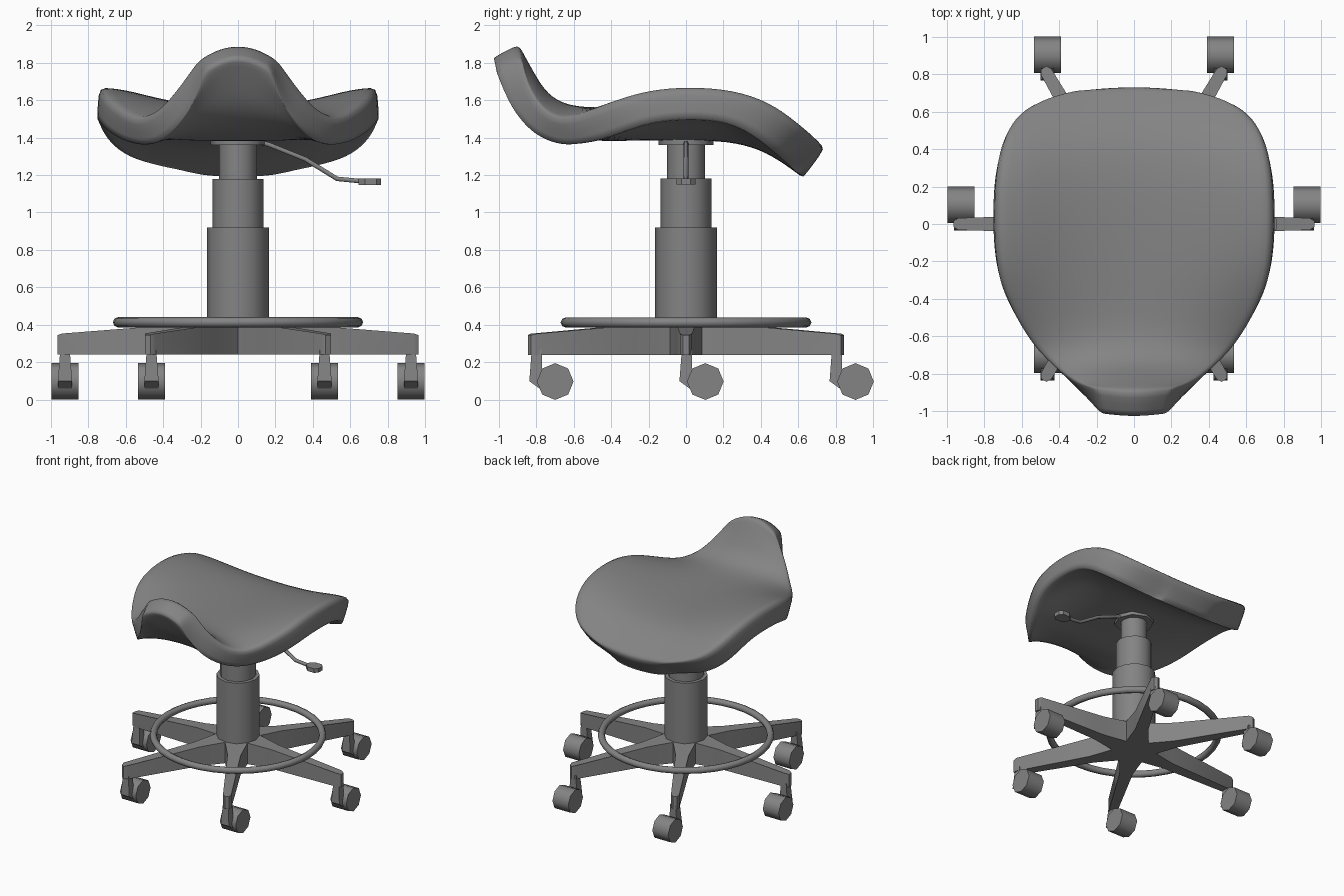
import bpy, bmesh, math
from mathutils import Matrix, Vector

if "Cube" in bpy.data.objects:
    bpy.data.objects.remove(bpy.data.objects["Cube"])

GREY = bpy.data.materials.new("dark_grey")
GREY.diffuse_color = (.23, .23, .23, 1)
GREY.use_nodes = True
GREY.node_tree.nodes["Principled BSDF"].inputs["Base Color"].default_value = GREY.diffuse_color


def link(name, bm, smooth=None):
    me = bpy.data.meshes.new(name)
    bm.to_mesh(me)
    bm.free()
    me.materials.append(GREY)
    ob = bpy.data.objects.new(name, me)
    bpy.context.collection.objects.link(ob)
    if smooth:
        bpy.ops.object.select_all(action='DESELECT')
        bpy.context.view_layer.objects.active = ob
        ob.select_set(True)
        bpy.ops.object.shade_smooth_by_angle(angle=math.radians(smooth))
    return ob


def make_object(name, bm, smooth=None):
    bmesh.ops.recalc_face_normals(bm, faces=bm.faces)
    return link(name, bm, smooth)


def cylinder(name, r, z0, z1, sides):
    bm = bmesh.new()
    bmesh.ops.create_cone(bm, cap_ends=True, segments=sides, radius1=r, radius2=r, depth=z1 - z0,
                          matrix=Matrix.Translation((0, 0, (z0 + z1) / 2)))
    return make_object(name, bm, 50)


def loft(bm, lower, upper):
    """Closed prism between two matching point loops."""
    a = [bm.verts.new(p) for p in lower]
    b = [bm.verts.new(p) for p in upper]
    bm.faces.new(a)
    bm.faces.new(b)
    n = len(a)
    for i in range(n):
        bm.faces.new((a[i], a[(i + 1) % n], b[(i + 1) % n], b[i]))


# Seat: cross rows (y, centre height, half width, rim height), thickened and rounded
rows = [(-.895, 1.90, .21, 1.82), (-.85, 1.82, .31, 1.68), (-.80, 1.73, .385, 1.59),
        (-.75, 1.65, .445, 1.535), (-.68, 1.595, .52, 1.50), (-.60, 1.57, .58, 1.51),
        (-.50, 1.56, .64, 1.55), (-.35, 1.56, .71, 1.61), (-.20, 1.56, .735, 1.655),
        (0, 1.56, .745, 1.675), (.25, 1.555, .74, 1.66), (.45, 1.525, .71, 1.59),
        (.58, 1.46, .645, 1.49), (.67, 1.40, .52, 1.415), (.745, 1.345, .27, 1.355)]
right = [.3, .57, .82, 1]
cols = [-s for s in reversed(right)] + [0] + right
bm = bmesh.new()
grid, weights = [], []
for i, (y, c, w, r) in enumerate(rows):
    bow = .02 if i == 0 else -.02 if i == len(rows) - 1 else 0
    line = []
    for s in cols:
        f = min(1, (1.35 if y > -.5 else 1) * s * s)
        line.append(bm.verts.new((w * s, y + bow * s * s, c + (r - c) * f)))
        weights.append(.78 if y < -.55 else 1 if y > .4 else .9 - .03 * s * s)
    grid.append(line)
for a, b in zip(grid, grid[1:]):
    for j in range(len(cols) - 1):
        bm.faces.new((a[j], a[j + 1], b[j + 1], b[j]))
seat = link("seat", bm)
for p in seat.data.polygons:
    p.use_smooth = True
group = seat.vertex_groups.new(name="padding")
for i, wt in enumerate(weights):
    group.add([i], wt, 'REPLACE')
m = seat.modifiers.new("thickness", 'SOLIDIFY')
m.thickness = .2
m.offset = -1
m.vertex_group = "padding"
m.edge_crease_inner = .5
m.edge_crease_outer = .35
m = seat.modifiers.new("rounding", 'SUBSURF')
m.levels = m.render_levels = 2

# Telescopic column and mounting plate
cylinder("column_lower", .165, .26, .92, 12)
cylinder("column_middle", .137, .90, 1.18, 12)
cylinder("column_upper", .102, 1.16, 1.40, 12)
cylinder("seat_plate", .147, 1.36, 1.40, 8)

# Height lever: bent rod with a flat paddle
cu = bpy.data.curves.new("lever_rod", 'CURVE')
cu.dimensions = '3D'
cu.bevel_depth = .014
cu.bevel_resolution = 1
cu.use_fill_caps = True
cu.materials.append(GREY)
path = [(.05, 0, 1.385), (.16, 0, 1.365), (.36, 0, 1.285), (.53, 0, 1.18), (.68, 0, 1.165)]
sp = cu.splines.new('POLY')
sp.points.add(len(path) - 1)
for p, co in zip(sp.points, path):
    p.co = (*co, 1)
bpy.context.collection.objects.link(bpy.data.objects.new("lever_rod", cu))
bm = bmesh.new()
outline = [(.645, -.02), (.68, -.05), (.74, -.05), (.765, -.025),
           (.765, .025), (.74, .05), (.68, .05), (.645, .02)]
loft(bm, [(x, y, 1.148) for x, y in outline], [(x, y, 1.182) for x, y in outline])
make_object("lever_paddle", bm)

# Foot ring
bpy.ops.mesh.primitive_torus_add(major_segments=40, minor_segments=8, major_radius=.642,
                                 minor_radius=.027, location=(0, 0, .413))
ring = bpy.context.object
ring.name = "foot_ring"
ring.data.materials.append(GREY)
bpy.ops.object.shade_smooth_by_angle(angle=math.radians(60))

# Six-legged base with hub
bm = bmesh.new()
hexa = [(.17 * math.cos(math.radians(30 + 60 * i)), .17 * math.sin(math.radians(30 + 60 * i)))
        for i in range(6)]
loft(bm, [(x, y, .24) for x, y in hexa], [(x, y, .415) for x, y in hexa])
make_object("base_hub", bm)
half = [(.147, .085, .415), (.34, .05, .40), (.94, .032, .353), (.965, .016, .345)]
leg = half + [(x, -w, z) for x, w, z in reversed(half)]

# Caster parts: tapered fork and octagonal wheel trailing towards +y
fork = [(-.022, .27), (.032, .27), (.032, .075), (.02, .06), (-.035, .1)]
for k in range(6):
    ang = math.radians(60 * k)
    rot = Matrix.Rotation(ang, 4, 'Z')
    bm = bmesh.new()
    loft(bm, [rot @ Vector((x, y, .24)) for x, y, z in leg], [rot @ Vector(p) for p in leg])
    make_object(f"base_leg_{k + 1}", bm, 40)

    cx, cy = .925 * math.cos(ang), .925 * math.sin(ang)
    bm = bmesh.new()
    sides = []
    for sx in (-1, 1):
        sides.append([(cx + sx * (.025 if z > .2 else .038), cy + y, z) for y, z in fork])
    loft(bm, *sides)
    make_object(f"caster_fork_{k + 1}", bm)

    bm = bmesh.new()
    bmesh.ops.create_cone(bm, cap_ends=True, segments=8, radius1=.098, radius2=.098, depth=.146,
                          matrix=Matrix.Translation((cx, cy + .103, .098))
                          @ Matrix.Rotation(math.pi / 2, 4, 'Y'))
    make_object(f"caster_wheel_{k + 1}", bm, 50)
